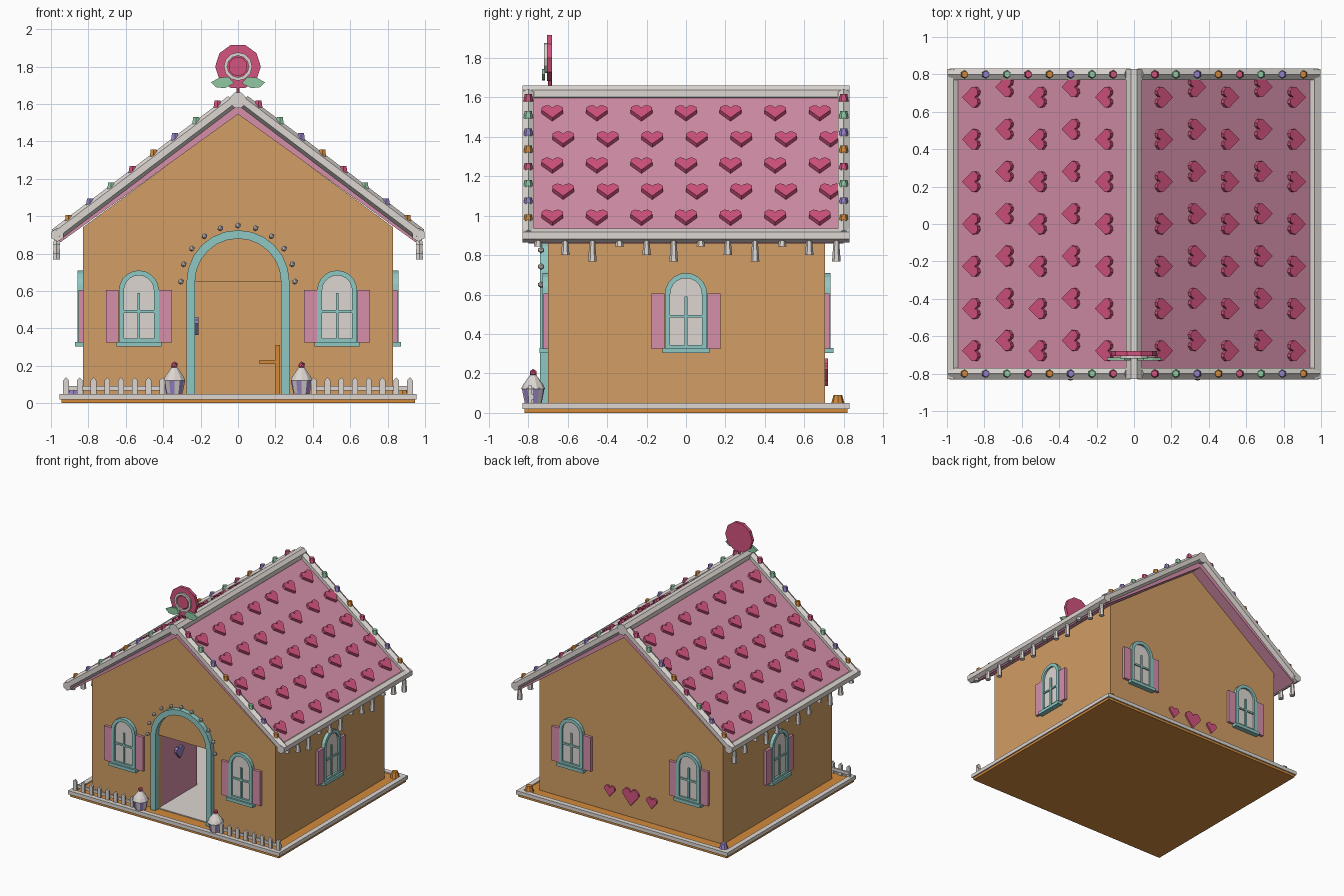
import bpy, bmesh
from math import pi, sin, cos, atan, atan2
from mathutils import Matrix, Vector

cube = bpy.data.objects.get("Cube")
if cube:
    bpy.data.objects.remove(cube)


# ---------- helpers ----------
def material(name, r, g, b):
    m = bpy.data.materials.new(name)
    m.use_nodes = True
    col = [(c / 255 / 12.92 if c < 11 else ((c / 255 + 0.055) / 1.055) ** 2.4) for c in (r, g, b)] + [1]
    m.diffuse_color = col
    m.node_tree.nodes["Principled BSDF"].inputs["Base Color"].default_value = col
    return m


WHITE = material("icing white", 220, 214, 209)
WALL = material("gingerbread", 210, 158, 101)
ORANGE = material("caramel orange", 211, 138, 60)
PINK = material("roof pink", 214, 144, 170)
RED = material("raspberry", 212, 84, 128)
TEAL = material("mint teal", 142, 200, 195)
PURPLE = material("lavender", 150, 130, 198)
GREEN = material("leaf green", 145, 200, 162)


def finish(bm, name, *mats):
    bmesh.ops.recalc_face_normals(bm, faces=bm.faces[:])
    mesh = bpy.data.meshes.new(name)
    bm.to_mesh(mesh)
    bm.free()
    for m in mats:
        mesh.materials.append(m)
    ob = bpy.data.objects.new(name, mesh)
    bpy.context.collection.objects.link(ob)
    return ob


def frame(x, y, z, turn=0, tilt=pi / 2):
    """Local x runs along a surface, y up it, z out of it; turn 0 faces the front."""
    return Matrix.Translation((x, y, z)) @ Matrix.Rotation(turn, 4, 'Z') @ Matrix.Rotation(tilt, 4, 'X')


def box(bm, x0, x1, y0, y1, z0, z1, mat=Matrix()):
    m = mat @ Matrix.Translation(((x0 + x1) / 2, (y0 + y1) / 2, (z0 + z1) / 2))
    bmesh.ops.create_cube(bm, size=1, matrix=m @ Matrix.Diagonal((x1 - x0, y1 - y0, z1 - z0, 1)))


def prism(bm, pts, depth, mat=Matrix()):
    low = [bm.verts.new(mat @ Vector((x, y, 0))) for x, y in pts]
    top = [bm.verts.new(mat @ Vector((x, y, depth))) for x, y in pts]
    bm.faces.new(low[::-1])
    bm.faces.new(top)
    for i in range(len(pts)):
        bm.faces.new((low[i - 1], low[i], top[i], top[i - 1]))


def band(bm, outer, inner, depth, mat, closed):
    """Flat strip of given depth between two outlines."""
    loops = [[bm.verts.new(mat @ Vector((p[0], p[1], d))) for p, d in
              ((o, 0), (o, depth), (i, depth), (i, 0))] for o, i in zip(outer, inner)]
    for k in range(0 if closed else 1, len(loops)):
        a, b = loops[k - 1], loops[k]
        for j in range(4):
            bm.faces.new((a[j - 1], a[j], b[j], b[j - 1]))
    if not closed:
        bm.faces.new(loops[0])
        bm.faces.new(loops[-1][::-1])


def tube(bm, a, b, r1, r2, sides, spin=0):
    a, b = Vector(a), Vector(b)
    rot = (b - a).to_track_quat('Z', 'Y').to_matrix().to_4x4()
    m = Matrix.Translation((a + b) / 2) @ rot @ Matrix.Rotation(spin, 4, 'Z')
    return bmesh.ops.create_cone(bm, cap_ends=True, segments=sides, radius1=r1, radius2=r2,
                                 depth=(b - a).length, matrix=m)


def ball(bm, pos, r):
    bmesh.ops.create_icosphere(bm, subdivisions=1, radius=r, matrix=Matrix.Translation(pos))


def arch(half, bottom, spring, n=10):
    return ([(half, bottom)] + [(half * cos(pi * k / n), spring + half * sin(pi * k / n))
                                for k in range(n + 1)] + [(-half, bottom)])


def heart(size):
    half = [(0.5, 0.1), (0.48, 0.3), (0.3, 0.45), (0.12, 0.42)]
    pts = [(0, -0.5)] + half + [(0, 0.26)] + [(-x, y) for x, y in half[::-1]]
    return [(x * size, y * size) for x, y in pts]


# ---------- base ----------
bm = bmesh.new()
box(bm, -0.945, 0.945, -0.82, 0.82, 0, 0.04)
finish(bm, "base_board", ORANGE)
bm = bmesh.new()
for s in (-1, 1):
    box(bm, -0.955, 0.955, s * 0.81 - 0.02, s * 0.81 + 0.02, 0.02, 0.05)
    box(bm, s * 0.935 - 0.02, s * 0.935 + 0.02, -0.79, 0.79, 0.02, 0.05)
finish(bm, "base_icing_rim", WHITE)
bm = bmesh.new()
box(bm, -0.79, 0.79, -0.69, 0.66, 0.035, 0.048)
finish(bm, "floor", WHITE)

# ---------- walls ----------
bm = bmesh.new()
top = [(0.83, 0.04), (0.83, 0.94), (0, 1.55), (-0.83, 0.94), (-0.83, 0.04)]
door_hole = [(-0.23, 0.04), (-0.23, 0.65), (0.23, 0.65), (0.23, 0.04)]
prism(bm, top + door_hole, 0.04, frame(0, -0.66, 0))
prism(bm, top, 0.04, frame(0, 0.705, 0))
for s in (-1, 1):
    box(bm, s * 0.81 - 0.02, s * 0.81 + 0.02, -0.66, 0.665, 0.04, 0.94)
finish(bm, "walls", WALL)

# ---------- roof ----------
SLOPE = 0.745
bm = bmesh.new()
prism(bm, [(0, 1.625), (0.97, 0.9), (0.95, 0.86), (0, 1.545), (-0.95, 0.86), (-0.97, 0.9)],
      1.6, frame(0, 0.8, 0))
finish(bm, "roof", PINK)

bm = bmesh.new()
for turn, s in ((pi / 2, 1), (-pi / 2, -1)):
    for row in range(5):
        x = 0.15 + 0.1775 * row
        for k in range(7):
            y = (k - 3) * 0.226 + 0.055 * (row % 2)
            prism(bm, heart(0.11), 0.025, frame(s * x, y, 1.622 - SLOPE * x, turn, atan(SLOPE)))
finish(bm, "roof_hearts", RED)

# Icing tubes on the ridge, gable edges and eaves
bm = bmesh.new()
tube(bm, (0, -0.83, 1.62), (0, 0.83, 1.62), 0.045, 0.045, 8, pi / 8)
for s in (-1, 1):
    tube(bm, (s * 0.965, -0.83, 0.9), (s * 0.965, 0.83, 0.9), 0.036, 0.036, 6)
    for y in (-0.8, 0.8):
        tube(bm, (s * 0.03, y, 1.615), (s * 0.975, y, 0.9), 0.035, 0.035, 6)
finish(bm, "roof_icing_trim", WHITE)
bm = bmesh.new()
for s in (-1, 1):
    for k in range(12):
        low = (0.845, 0.8, 0.768)[k % 3]
        tube(bm, (s * 0.97, -0.75 + 0.1375 * k, low), (s * 0.97, -0.75 + 0.1375 * k, 0.89), 0.022, 0.013, 6)
finish(bm, "icing_drips", WHITE)

# Gumdrops along the gable edges
for i, (word, mat) in enumerate((("red", RED), ("green", GREEN), ("purple", PURPLE), ("orange", ORANGE))):
    bm = bmesh.new()
    for s in (-1, 1):
        for y in (-0.8, 0.8):
            for k in (i, i + 4):
                x = 0.11 + 0.1136 * k
                z = 1.685 - 0.77 * x
                tube(bm, (s * x, y, z - 0.02), (s * x, y, z + 0.018), 0.024, 0.018, 6)
    finish(bm, word + "_gumdrops", mat)
for word, mat, s in (("orange", ORANGE, 1), ("purple", PURPLE, -1)):
    bm = bmesh.new()
    tube(bm, (s * 0.88, 0.77, 0.04), (s * 0.88, 0.77, 0.09), 0.036, 0.022, 8)
    finish(bm, word + "_corner_gumdrop", mat)

# ---------- candy flower on the ridge ----------
bm = bmesh.new()
tube(bm, (0, -0.68, 1.8), (0, -0.705, 1.8), 0.122, 0.122, 10, pi / 10)
tube(bm, (0, -0.705, 1.8), (0, -0.715, 1.8), 0.052, 0.052, 10)
tube(bm, (0, -0.69, 1.64), (0, -0.69, 1.7), 0.01, 0.01, 6)
finish(bm, "candy_flower", RED)
bm = bmesh.new()
ring = [(cos(2 * pi * k / 12), sin(2 * pi * k / 12)) for k in range(12)]
band(bm, [(0.076 * x, 0.076 * y) for x, y in ring], [(0.058 * x, 0.058 * y) for x, y in ring],
     0.015, frame(0, -0.704, 1.8), True)
finish(bm, "flower_ring", WHITE)
bm = bmesh.new()
leaf = [(0.02, 0.0), (0.07, -0.025), (0.115, -0.022), (0.145, 0.005), (0.1, 0.03), (0.05, 0.035)]
for s in (-1, 1):
    prism(bm, [(s * x, y) for x, y in leaf], 0.015, frame(0, -0.715, 1.71))
finish(bm, "flower_leaves", GREEN)

# ---------- windows ----------
spots = [frame(x, y, 0, t) for x, y, t in
         ((-0.53, -0.7, 0), (0.53, -0.7, 0), (0.83, 0, pi / 2), (-0.83, 0, -pi / 2),
          (0.53, 0.705, pi), (-0.53, 0.705, pi))]
frames, panes, shutters = bmesh.new(), bmesh.new(), bmesh.new()
for m in spots:
    band(frames, arch(0.107, 0.32, 0.603), arch(0.08, 0.345, 0.603), 0.028, m, True)
    box(frames, -0.12, 0.12, 0.303, 0.328, 0, 0.042, m)
    box(frames, -0.007, 0.007, 0.345, 0.59, 0.005, 0.022, m)
    box(frames, -0.08, 0.08, 0.483, 0.497, 0.005, 0.022, m)
    prism(panes, arch(0.085, 0.34, 0.603), 0.012, m)
    for s in (-1, 1):
        box(shutters, s * 0.142 - 0.034, s * 0.142 + 0.034, 0.325, 0.605, 0, 0.022, m)
finish(frames, "window_frames", TEAL)
finish(panes, "window_panes", WHITE)
finish(shutters, "window_shutters", PINK)

# ---------- doorway ----------
bm = bmesh.new()
band(bm, arch(0.275, 0.045, 0.65, 12), arch(0.23, 0.045, 0.65, 12), 0.055, frame(0, -0.685, 0), False)
finish(bm, "door_arch", TEAL)
bm = bmesh.new()
for k in range(11):
    ball(bm, (0.305 * cos(pi * k / 10), -0.735, 0.65 + 0.3 * sin(pi * k / 10)), 0.017)
finish(bm, "arch_beads", WHITE)
bm = bmesh.new()
box(bm, -0.255, -0.232, -0.66, -0.2, 0.05, 0.645)
finish(bm, "open_door", PINK)
bm = bmesh.new()
prism(bm, heart(0.1), 0.02, frame(-0.232, -0.44, 0.415, pi / 2))
finish(bm, "door_heart", PURPLE)
bm = bmesh.new()
box(bm, 0.2, 0.225, -0.05, 0.15, 0.048, 0.31)
box(bm, 0.115, 0.2, -0.05, 0.15, 0.21, 0.23)
finish(bm, "indoor_chair", ORANGE)

# ---------- hearts on the back wall ----------
bm = bmesh.new()
for x, size in ((-0.19, 0.095), (0, 0.145), (0.19, 0.095)):
    prism(bm, heart(size), 0.015, frame(x, 0.704, 0.21, pi))
finish(bm, "back_wall_hearts", RED)

# ---------- fence ----------
bm = bmesh.new()
for s in (-1, 1):
    box(bm, *sorted((s * 0.4, s * 0.935)), -0.785, -0.77, 0.068, 0.092)
    for k in range(8):
        x = s * (0.405 + 0.0735 * k)
        prism(bm, [(x - 0.015, 0.04), (x + 0.015, 0.04), (x + 0.015, 0.122), (x, 0.138), (x - 0.015, 0.122)],
              0.016, frame(0, -0.782, 0))
finish(bm, "fence", WHITE)

# ---------- cupcakes ----------
for s, side in ((1, "left"), (-1, "right")):
    x, y = s * 0.34, -0.775
    bm = bmesh.new()
    tube(bm, (x, y, 0.045), (x, y, 0.125), 0.042, 0.058, 12)
    ob = finish(bm, side + "_cupcake_wrapper", PURPLE, WHITE)
    for f in ob.data.polygons:  # alternate stripes around the wrapper
        turn = atan2(f.center.y - y, f.center.x - x)
        f.material_index = int((turn + pi) / (pi / 6)) % 2
    bm = bmesh.new()
    tube(bm, (x, y, 0.12), (x, y, 0.145), 0.062, 0.05, 10)
    tube(bm, (x, y, 0.145), (x, y, 0.192), 0.05, 0.016, 10)
    finish(bm, side + "_cupcake_icing", WHITE)
    bm = bmesh.new()
    ball(bm, (x, y, 0.203), 0.02)
    finish(bm, side + "_cupcake_cherry", RED)
